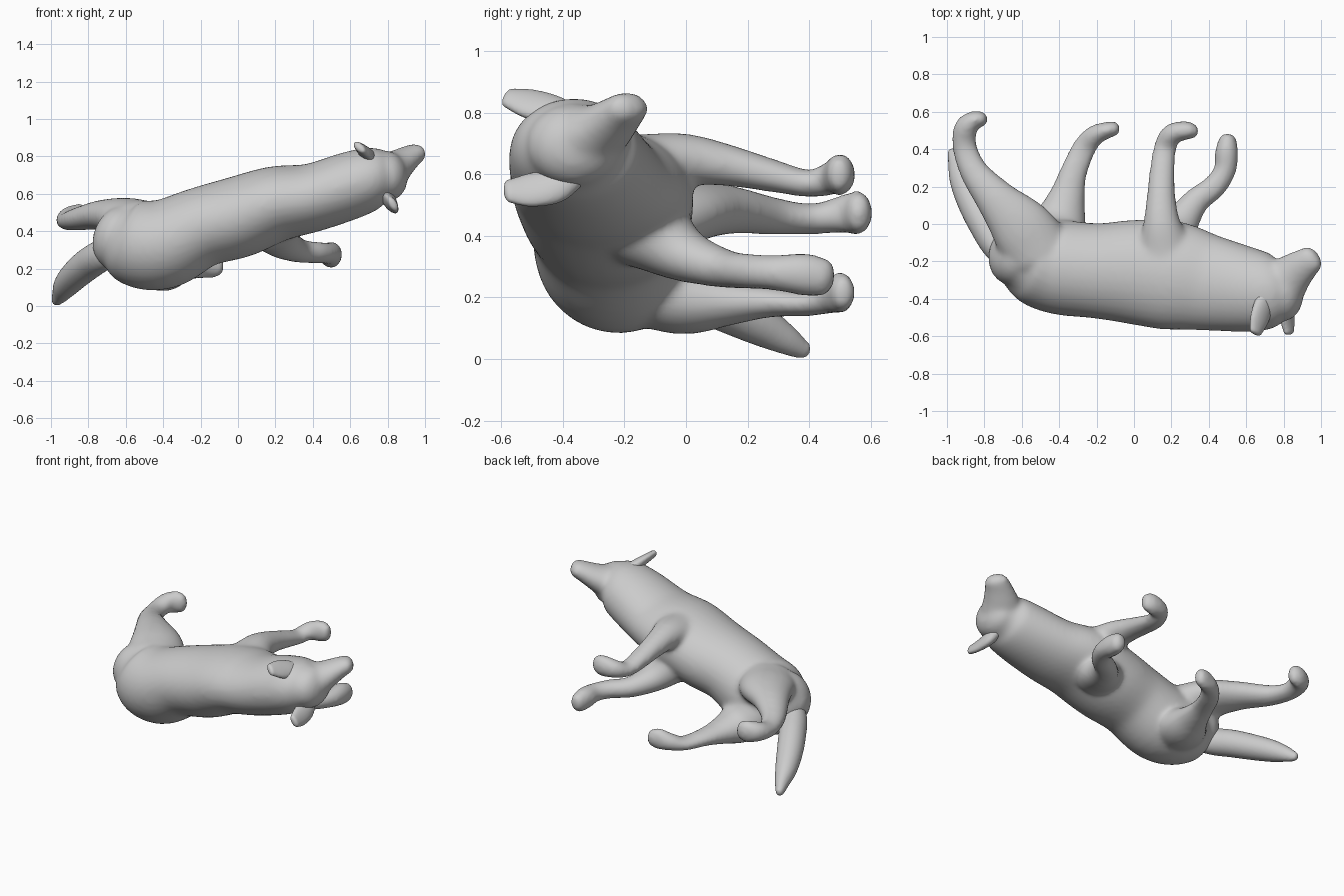
import bpy, bmesh, math
from mathutils import Vector

fur = bpy.data.materials.new("grey_fur")
fur.diffuse_color = (0.6, 0.6, 0.6, 1)


def spline(rows, steps=5):
    """Catmull-Rom through rows of (x, y, z, side radius, upright radius)."""
    p = [Vector(r) for r in rows]
    p = [2 * p[0] - p[1]] + p + [2 * p[-1] - p[-2]]
    out = []
    for i in range(1, len(p) - 2):
        a, b, c, d = p[i - 1:i + 3]
        for k in range(steps):
            t = k / steps
            out.append(0.5 * (2 * b + (c - a) * t + (2 * a - 5 * b + 4 * c - d) * t * t
                              + (3 * b - a - 3 * c + d) * t ** 3))
    return out + [p[-2]]


def loft(bm, rows, up=(0, 0, 1), sides=32, cap=0.8):
    """Elliptical tube with rounded ends."""
    pts = spline(rows)
    pos = [Vector(p[:3]) for p in pts]
    up = Vector(up)
    rings = []
    n = len(pos)
    for i in range(n):
        t = (pos[min(i + 1, n - 1)] - pos[max(i - 1, 0)]).normalized()
        rings.append((pos[i], t, pts[i][3], pts[i][4]))

    def rounded(ring, sign):
        c, t, a, b = ring
        return [(c + t * sign * cap * min(a, b) * math.sin(k * math.pi / 10), t,
                 a * math.cos(k * math.pi / 10), b * math.cos(k * math.pi / 10))
                for k in range(1, 5)]
    rings = rounded(rings[0], -1)[::-1] + rings + rounded(rings[-1], 1)
    loops = []
    for c, t, a, b in rings:
        u = t.cross(up).normalized()
        v = u.cross(t)
        loops.append([bm.verts.new(c + u * a * math.cos(2 * math.pi * k / sides)
                                   + v * b * math.sin(2 * math.pi * k / sides))
                      for k in range(sides)])
    for l, m in zip(loops, loops[1:]):
        for k in range(sides):
            bm.faces.new((l[k], l[(k + 1) % sides], m[(k + 1) % sides], m[k]))
    bm.faces.new(loops[0][::-1])
    bm.faces.new(loops[-1])


def make(name, lofts, voxel=0.014, smooth=14):
    """Fuse several lofts into one soft skin."""
    bm = bmesh.new()
    for rows, up in lofts:
        loft(bm, rows, up)
    bmesh.ops.recalc_face_normals(bm, faces=bm.faces)
    mesh = bpy.data.meshes.new(name)
    bm.to_mesh(mesh)
    bm.free()
    mesh.materials.append(fur)
    ob = bpy.data.objects.new(name, mesh)
    bpy.context.collection.objects.link(ob)
    r = ob.modifiers.new("fuse", 'REMESH')
    r.mode, r.voxel_size, r.use_smooth_shade = 'VOXEL', voxel, True
    s = ob.modifiers.new("soften", 'SMOOTH')
    s.factor, s.iterations = 0.5, smooth
    return ob


Z = (0, 0, 1)
# Trunk from rump to skull
trunk = [(-.64, -.165, .365, .165, .175), (-.55, -.19, .335, .23, .23), (-.4, -.23, .33, .253, .24),
         (-.2, -.25, .42, .255, .215), (0, -.257, .475, .28, .218), (.2, -.275, .545, .292, .203),
         (.4, -.315, .58, .258, .183), (.6, -.35, .645, .228, .18), (.72, -.365, .685, .203, .165),
         (.8, -.365, .695, .155, .135)]
# Tapering snout
muzzle = [(.7, -.37, .68, .17, .15), (.79, -.32, .715, .14, .115), (.85, -.265, .752, .112, .085),
          (.905, -.22, .79, .09, .066), (.95, -.188, .817, .075, .054)]
# Fore legs
fore_upper = [(.17, -.14, .6, .17, .14), (.15, -.01, .645, .105, .09), (.145, .13, .63, .079, .069),
              (.15, .27, .598, .069, .055), (.165, .4, .57, .062, .045), (.2, .48, .59, .056, .058),
              (.28, .5, .6, .05, .07), (.315, .495, .6, .04, .06)]
fore_lower = [(.18, -.12, .42, .16, .14), (.24, -.01, .34, .105, .09), (.33, .12, .295, .072, .064),
              (.43, .2, .285, .064, .058), (.487, .29, .28, .06, .058), (.495, .38, .275, .063, .07),
              (.5, .445, .265, .05, .064)]
# Hind legs
hind_upper = [(-.52, -.14, .43, .19, .14), (-.61, -.01, .475, .165, .105), (-.735, .13, .485, .112, .08),
              (-.855, .28, .465, .077, .061), (-.905, .41, .455, .066, .05), (-.9, .51, .47, .064, .062),
              (-.855, .555, .475, .05, .073), (-.815, .56, .475, .042, .065)]
hind_lower = [(-.46, -.14, .28, .2, .18), (-.4, .0, .2, .15, .125), (-.36, .14, .185, .1, .078),
              (-.325, .27, .185, .074, .051), (-.27, .4, .18, .066, .041), (-.215, .47, .2, .056, .054),
              (-.15, .5, .215, .046, .069), (-.105, .51, .215, .04, .06)]
make("body_and_legs", [(p, Z) for p in (trunk, muzzle, fore_upper, fore_lower, hind_upper, hind_lower)])

# Bushy hanging tail with a small blunt tip
make("tail", [([(-.6, -.22, .33, .07, .08), (-.72, -.13, .275, .08, .085), (-.8, .0, .225, .085, .085),
                (-.87, .13, .165, .08, .078), (-.92, .24, .11, .067, .067), (-.948, .32, .065, .046, .05),
                (-.968, .37, .035, .03, .034), (-.972, .385, .03, .024, .028)], Z)], 0.01, 3)

# Leaf-shaped ears
make("upper_ear", [([(.72, -.36, .775, .045, .035), (.695, -.43, .805, .062, .036),
                     (.67, -.51, .83, .062, .029), (.65, -.575, .848, .042, .022)], (.7, .1, .7))], 0.007, 3)
make("lower_ear", [([(.8, -.37, .59, .045, .035), (.81, -.43, .562, .062, .036),
                     (.82, -.51, .548, .06, .028), (.828, -.575, .545, .042, .022)], (.85, .1, .5))], 0.007, 3)
